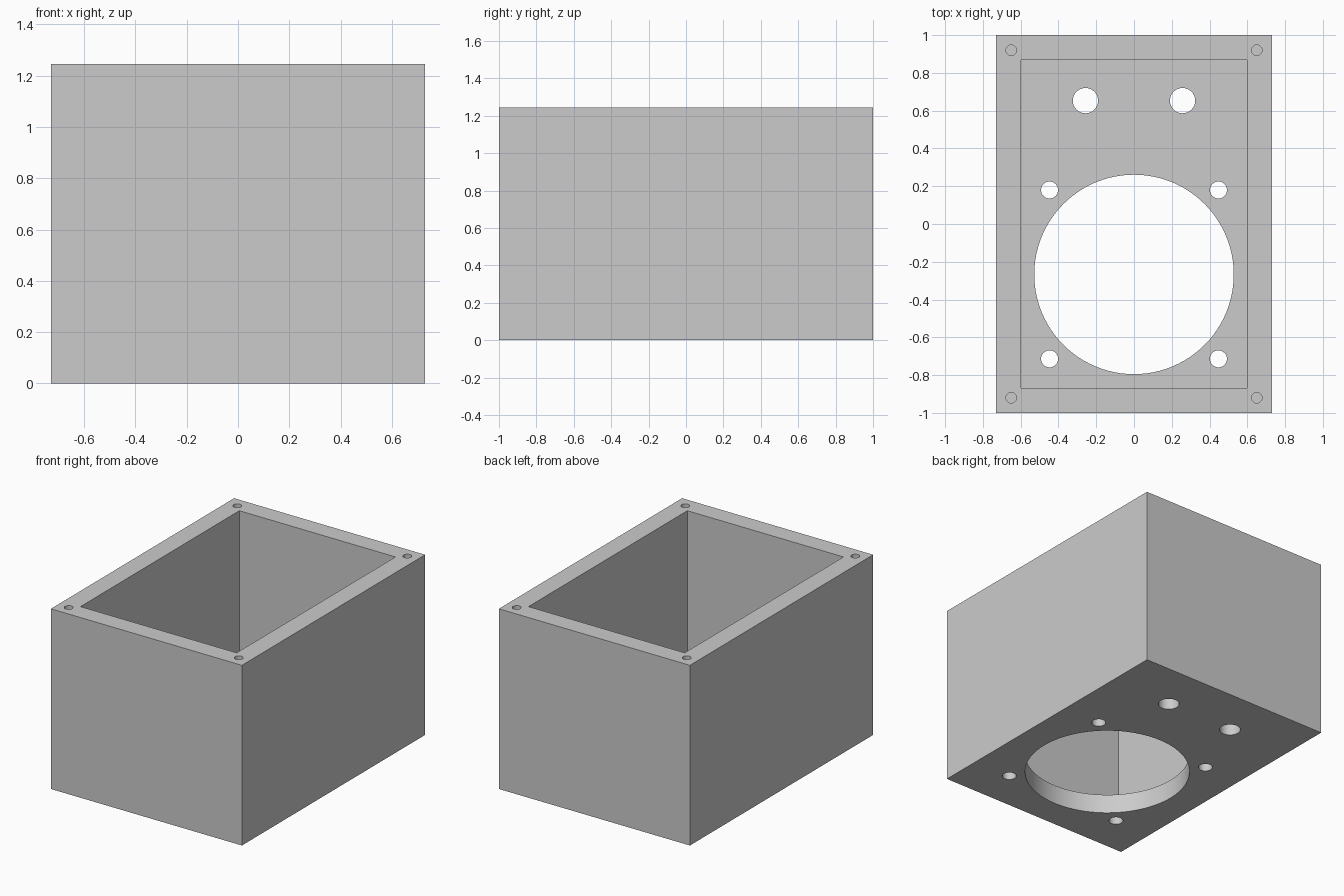
import bpy
import math

if "Cube" in bpy.data.objects:
    bpy.data.objects.remove(bpy.data.objects["Cube"], do_unlink=True)

WIDTH, LENGTH, HEIGHT = 1.46, 2.0, 1.245
WALL = 0.133
SCREW_DEPTH = 0.27

grey = bpy.data.materials.new("light grey")
grey.use_nodes = True
grey.diffuse_color = (0.6, 0.6, 0.6, 1)
grey.node_tree.nodes["Principled BSDF"].inputs["Base Color"].default_value = (0.6, 0.6, 0.6, 1)


def block(name, size, bottom):
    """Axis-aligned block centred on x and y, resting at the given height."""
    bpy.ops.mesh.primitive_cube_add(size=1, location=(0, 0, bottom + size[2] / 2))
    ob = bpy.context.object
    ob.name = name
    ob.scale = size
    bpy.ops.object.transform_apply(location=True, rotation=False, scale=True)
    ob.data.materials.append(grey)
    return ob


def cut(target, cutter):
    """Subtract the cutter from the target and discard it."""
    cutter.hide_render = True
    mod = target.modifiers.new("cut", 'BOOLEAN')
    mod.operation = 'DIFFERENCE'
    mod.solver = 'EXACT'
    mod.object = cutter
    bpy.ops.object.select_all(action='DESELECT')
    target.select_set(True)
    bpy.context.view_layer.objects.active = target
    bpy.ops.object.modifier_apply(modifier=mod.name)
    bpy.data.objects.remove(cutter, do_unlink=True)


def drill(target, x, y, radius, low, high, sides=32):
    """Drill a round vertical hole between two heights."""
    bpy.ops.mesh.primitive_cylinder_add(vertices=sides, radius=radius, depth=high - low,
                                        location=(x, y, (low + high) / 2))
    cutter = bpy.context.object
    cutter.data.materials.append(grey)
    cut(target, cutter)


# Open-topped enclosure with an even wall and floor
box = block("enclosure", (WIDTH, LENGTH, HEIGHT), 0)
cut(box, block("cavity", (WIDTH - 2 * WALL, LENGTH - 2 * WALL, HEIGHT), WALL))

# Large round opening in the floor
centre_y = -0.267
drill(box, 0, centre_y, 0.528, -0.1, WALL + 0.1, 96)

for side in (-1, 1):
    # Pair of larger holes towards the back
    drill(box, side * 0.257, 0.653, 0.067, -0.1, WALL + 0.1)
    for end in (-1, 1):
        # Mounting holes around the large opening
        drill(box, side * 0.447, centre_y + end * 0.447, 0.045, -0.1, WALL + 0.1)
        # Blind screw holes in the rim corners
        drill(box, side * 0.65, end * 0.92, 0.028, HEIGHT - SCREW_DEPTH, HEIGHT + 0.1)

# Smooth hole walls, sharp box edges
bpy.ops.object.shade_smooth_by_angle(angle=math.radians(30))
